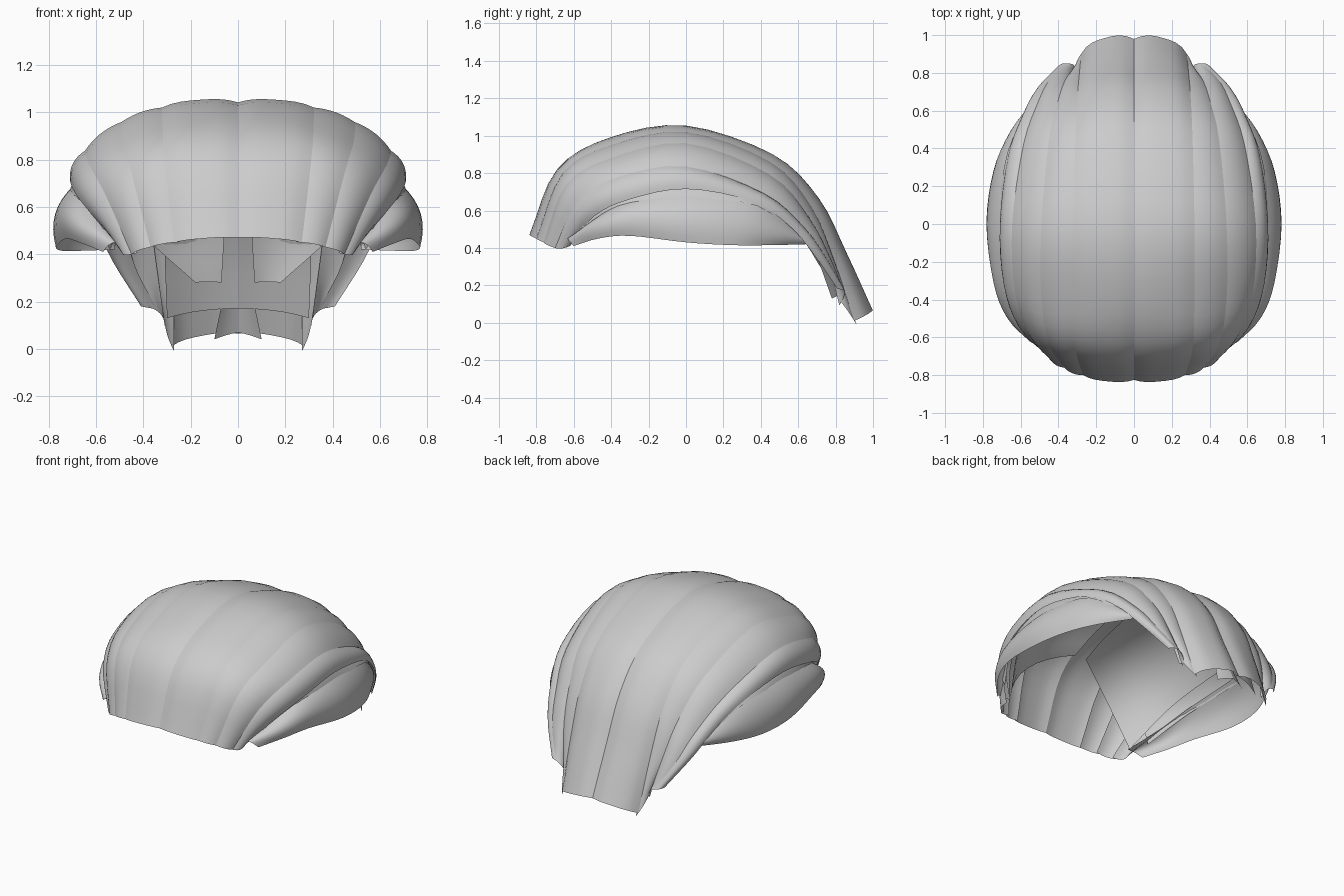
import bpy
from mathutils import Vector

if "Cube" in bpy.data.objects:
    bpy.data.objects.remove(bpy.data.objects["Cube"])

grey = bpy.data.materials.new("soft_grey")
grey.diffuse_color = (0.6, 0.6, 0.6, 1)
grey.use_nodes = True
grey.node_tree.nodes["Principled BSDF"].inputs["Base Color"].default_value = grey.diffuse_color
CORE = Vector((0, 0, 0.35))


def smooth_rail(points, steps=4):
    """Catmull-Rom curve through the rail points."""
    p = [Vector(q) for q in points]
    p = [2 * p[0] - p[1]] + p + [2 * p[-1] - p[-2]]
    out = []
    for i in range(1, len(p) - 2):
        a, b, c, d = p[i - 1:i + 3]
        for s in range(steps):
            t = s / steps
            out.append(0.5 * (2 * b + (c - a) * t + (2 * a - 5 * b + 4 * c - d) * t * t
                              + (3 * b - a - 3 * c + d) * t ** 3))
    return out + [p[-2]]


def lock(name, inner, outer, bulge, bulge_end, tuck=0.0, cols=8, power=2):
    """Curved sheet between two rails, bowed outward and mirrored across x."""
    ra, rb = smooth_rail(inner), smooth_rail(outer)
    n = len(ra)
    verts, faces = [], []
    for i in range(n):
        a, b = ra[i], rb[i]
        along = (ra[min(i + 1, n - 1)] + rb[min(i + 1, n - 1)]
                 - ra[max(i - 1, 0)] - rb[max(i - 1, 0)])
        normal = along.cross(b - a).normalized()
        if normal.dot((a + b) / 2 - CORE) < 0:
            normal = -normal
        f = i / (n - 1)
        bow = bulge + (bulge_end - bulge) * max(0, f - 0.5) * 2
        for j in range(cols + 1):
            t = -tuck + (1 + tuck) * j / cols
            verts.append(a.lerp(b, t) + normal * bow * (1 - abs(2 * t - 1) ** power))
    w = cols + 1
    for i in range(n - 1):
        for j in range(cols):
            k = i * w + j
            faces.append((k, k + w, k + w + 1, k + 1))
    # wind faces so they point away from the head
    k = faces[len(faces) // 2]
    fn = (verts[k[1]] - verts[k[0]]).cross(verts[k[2]] - verts[k[0]])
    if fn.dot(verts[k[0]] - CORE) < 0:
        faces = [f[::-1] for f in faces]
    mesh = bpy.data.meshes.new(name)
    mesh.from_pydata([tuple(v) for v in verts], [], faces)
    mesh.materials.append(grey)
    obj = bpy.data.objects.new(name, mesh)
    bpy.context.collection.objects.link(obj)
    mirror = obj.modifiers.new("mirror", 'MIRROR')
    mirror.use_mirror_merge = False
    for poly in mesh.polygons:
        poly.use_smooth = True
    return obj


# rails running from forehead over the crown to the nape
parting = [(0, -.825, .47), (0, -.68, .81), (0, -.4, .98), (0, 0, 1.04),
           (0, .45, .89), (0, .69, .66), (0, .84, .36), (0, .98, .065)]
rail_1 = [(.27, -.80, .45), (.31, -.66, .80), (.32, -.4, .95), (.32, 0, 1.02),
          (.31, .45, .86), (.30, .67, .62), (.29, .79, .34), (.28, .90, .01)]
rail_2 = [(.37, -.76, .43), (.45, -.64, .74), (.49, -.4, .88), (.49, 0, .96),
          (.45, .45, .79), (.40, .66, .56), (.36, .77, .33), (.31, .83, .11)]
rail_3 = [(.45, -.70, .40), (.56, -.58, .65), (.63, -.36, .78), (.645, 0, .835),
          (.585, .42, .69), (.51, .64, .50), (.45, .76, .33), (.36, .85, .17)]
rail_4 = [(.48, -.62, .41), (.62, -.49, .57), (.69, -.3, .66), (.71, 0, .715),
          (.67, .35, .65), (.60, .55, .52), (.53, .68, .37), (.41, .81, .18)]
lock("crown_lock", parting, rail_1, .022, .05, power=3)
lock("upper_side_lock", rail_1, rail_2, .012, .005, .2)
lock("middle_side_lock", rail_2, rail_3, .016, .012, .2)
lock("lower_side_lock", rail_3, rail_4, .022, .015, .2)

# thin lock showing just below the lower side lock
lock("under_side_lock",
     [(.56, -.57, .57), (.62, -.36, .72), (.635, 0, .79), (.58, .40, .67), (.50, .62, .48)],
     [(.56, -.54, .47), (.68, -.32, .62), (.715, 0, .66), (.67, .38, .625), (.54, .63, .42)],
     .01, .01)

# panel over the ear, its top edge slipped under the side locks
ear_top = [(.46, -.61, .43), (.60, -.48, .56), (.67, -.3, .65), (.695, 0, .69),
           (.65, .33, .665), (.59, .52, .55), (.49, .66, .44)]
ear_hem = [(.57, -.60, .41), (.67, -.47, .45), (.73, -.3, .465), (.77, 0, .43),
           (.745, .25, .415), (.66, .45, .415), (.52, .65, .42)]
lock("ear_panel", ear_top, ear_hem, .042, .02)

# inner lining from the temple across the crown to the nape
lock("inner_lining",
     [(.04, -.50, .85), (.04, -.3, .93), (.04, 0, .98), (.04, .35, .89),
      (.05, .62, .62), (.07, .75, .28)],
     [(.47, -.60, .43), (.59, -.36, .66), (.63, 0, .74), (.56, .35, .67),
      (.39, .60, .47), (.18, .73, .28)], .12, .01)

# layers underneath at the nape
lock("nape_under_layer",
     [(0, .25, .92), (0, .55, .72), (0, .72, .45), (0, .84, .17)],
     [(.30, .25, .86), (.31, .52, .66), (.31, .67, .42), (.30, .78, .13)], .02, .03)
lock("nape_tail",
     [(0, .60, .70), (0, .76, .45), (0, .85, .25), (0, .93, .07)],
     [(.02, .59, .69), (.03, .74, .45), (.06, .82, .24), (.10, .90, .04)], .005, .005, cols=4)
